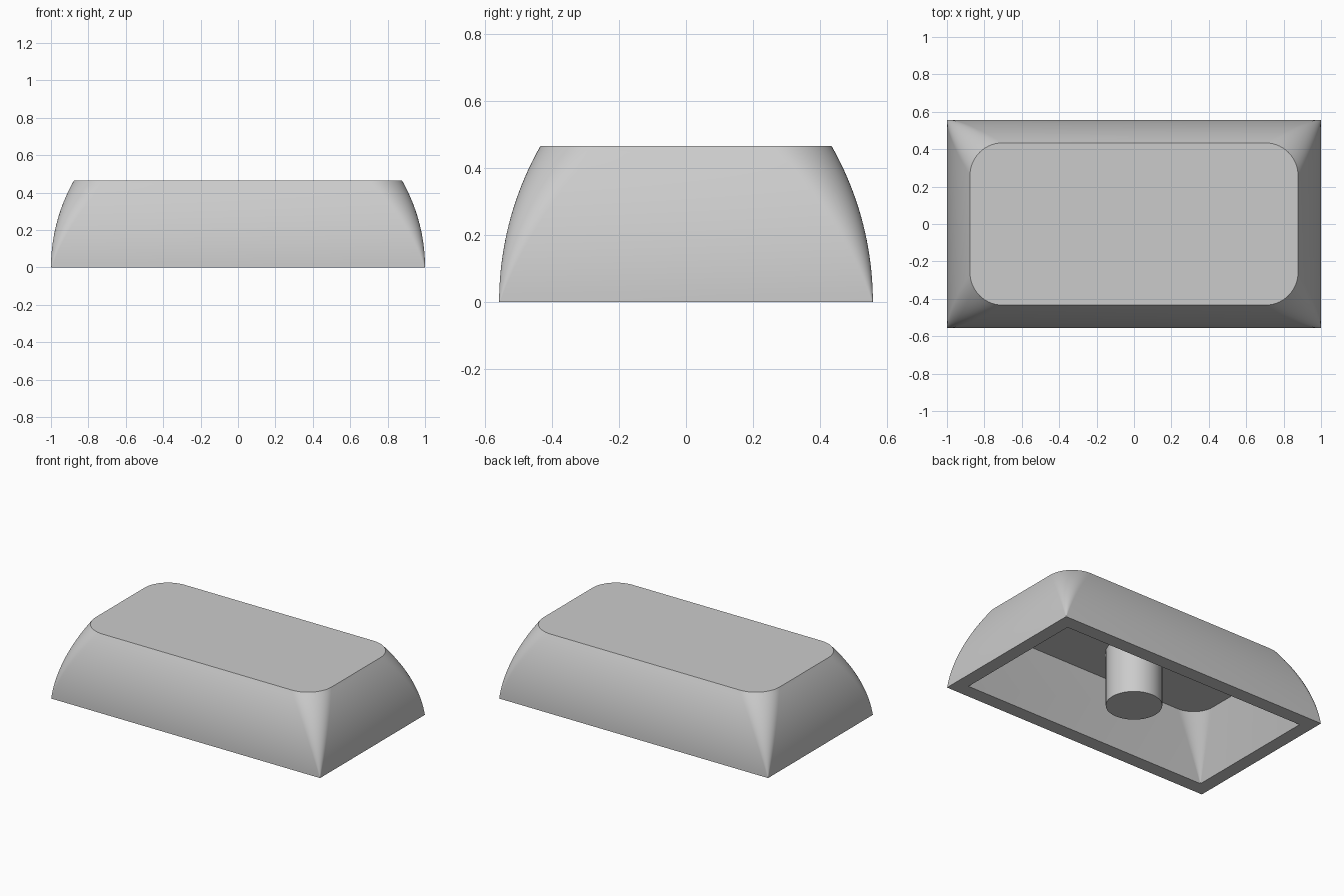
import bpy
import bmesh
from math import sin, cos, pi, sqrt, radians

cube = bpy.data.objects.get("Cube")
if cube:
    bpy.data.objects.remove(cube, do_unlink=True)

HX, HY, HEIGHT = 1.0, 0.557, 0.465      # half sizes of the base, and height
TOP_INSET, TOP_RADIUS = 0.123, 0.175
CEILING = 0.372
LEVELS, SEGMENTS = 20, 14
SHARP = 0.002                            # radius of the near-square base corners

grey = bpy.data.materials.new("light grey plastic")
grey.use_nodes = True
colour = (0.6, 0.6, 0.6, 1)
grey.diffuse_color = colour
grey.node_tree.nodes["Principled BSDF"].inputs["Base Color"].default_value = colour


def rounded_ring(bm, hx, hy, radius, z):
    """Ring of vertices around a rounded rectangle, counter-clockwise."""
    ring = []
    for corner, (sx, sy) in enumerate([(1, 1), (-1, 1), (-1, -1), (1, -1)]):
        for i in range(SEGMENTS + 1):
            a = (corner + i / SEGMENTS) * pi / 2
            ring.append(bm.verts.new((sx * (hx - radius) + radius * cos(a),
                                      sy * (hy - radius) + radius * sin(a), z)))
    return ring


def finish(name, bm):
    bmesh.ops.recalc_face_normals(bm, faces=bm.faces)
    mesh = bpy.data.meshes.new(name)
    bm.to_mesh(mesh)
    bm.free()
    mesh.materials.append(grey)
    obj = bpy.data.objects.new(name, mesh)
    bpy.context.collection.objects.link(obj)
    bpy.ops.object.select_all(action='DESELECT')
    obj.select_set(True)
    bpy.context.view_layer.objects.active = obj
    bpy.ops.object.shade_smooth_by_angle(angle=radians(30))
    return obj


# Hollow cap: ceiling, sloped inner walls, flat rim, curved outer walls, flat top
bm = bmesh.new()
rings = [rounded_ring(bm, 0.79, 0.355, 0.15, CEILING),
         rounded_ring(bm, 0.91, 0.463, SHARP, 0)]
arc = (HEIGHT ** 2 + TOP_INSET ** 2) / (2 * TOP_INSET)
for level in range(LEVELS + 1):
    t = level / LEVELS
    z = HEIGHT * t
    inset = arc - sqrt(arc ** 2 - z ** 2)
    radius = SHARP + (TOP_RADIUS - SHARP) * t
    rings.append(rounded_ring(bm, HX - inset, HY - inset, radius, z))
for low, high in zip(rings, rings[1:]):
    for i in range(len(low)):
        j = (i + 1) % len(low)
        bm.faces.new((low[i], low[j], high[j], high[i]))
bm.faces.new(rings[0])
bm.faces.new(rings[-1])
finish("cap_shell", bm)

# Round stem hanging from the ceiling down to the base plane
bm = bmesh.new()
depth = CEILING + 0.02
bmesh.ops.create_cone(bm, cap_ends=True, segments=64, radius1=0.17, radius2=0.17, depth=depth)
bmesh.ops.translate(bm, verts=bm.verts, vec=(0, 0, depth / 2))
finish("stem", bm)
